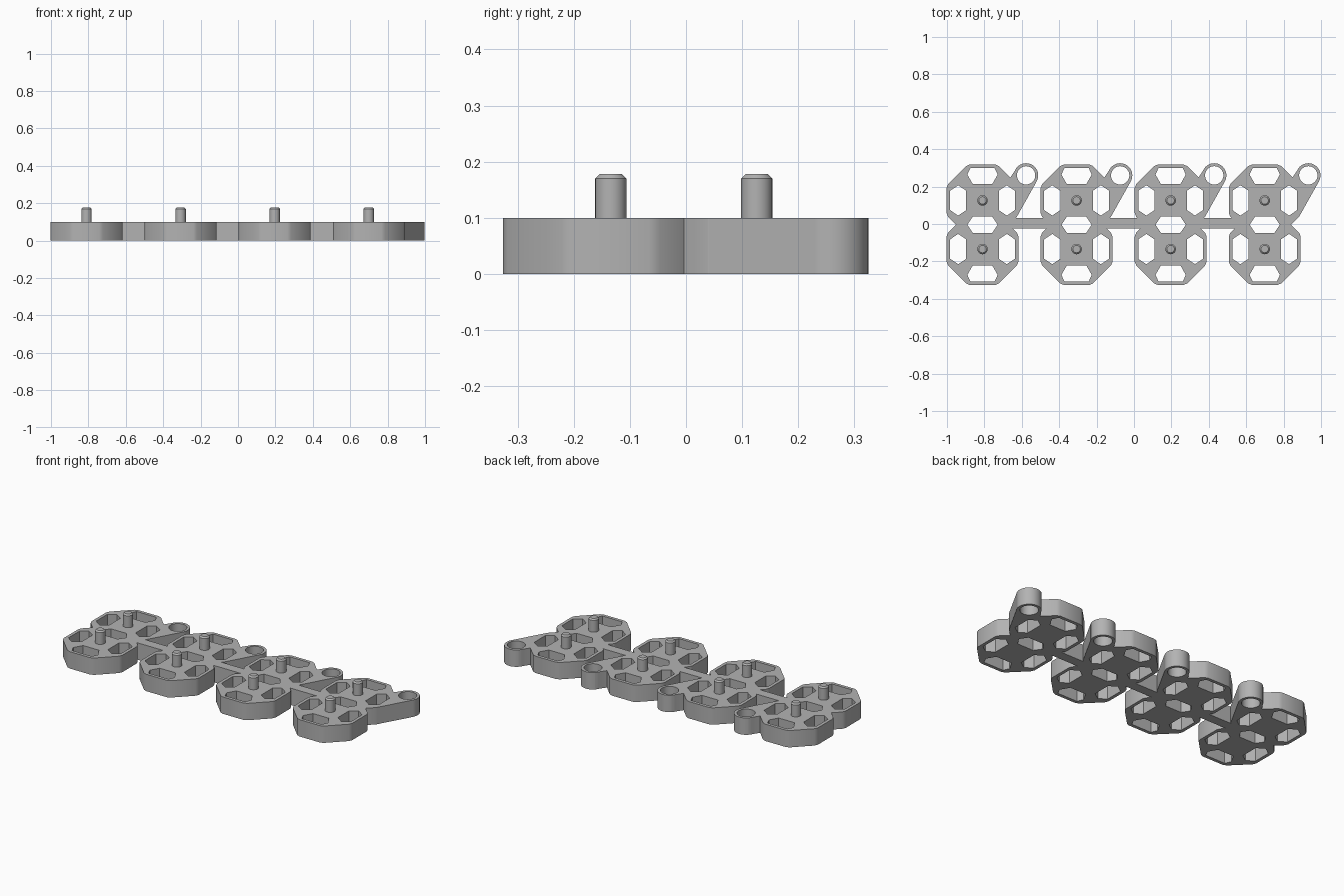
import bpy, bmesh, math
from mathutils import Vector

cube = bpy.data.objects.get("Cube")
if cube:
    bpy.data.objects.remove(cube, do_unlink=True)

HEIGHT = 0.1
CENTRES_X = [-0.81 + 0.503 * i for i in range(4)]
CELL_Y = 0.13
SHIFT_Y = -0.004
HALF = 0.192
RING = Vector((0.233, 0.26 - SHIFT_Y))

grey = bpy.data.materials.new("mid grey plastic")
grey.use_nodes = True
colour = (0.45, 0.45, 0.45, 1)
grey.diffuse_color = colour
grey.node_tree.nodes["Principled BSDF"].inputs["Base Color"].default_value = colour


def add_object(name, mesh, location=(0, 0, 0)):
    obj = bpy.data.objects.new(name, mesh)
    obj.location = location
    bpy.context.collection.objects.link(obj)
    return obj


def prism(name, points, z0=0.0, z1=HEIGHT):
    """Extrude a flat outline between two heights."""
    bm = bmesh.new()
    face = bm.faces.new([bm.verts.new((x, y, z0)) for x, y in points])
    top = bmesh.ops.extrude_face_region(bm, geom=[face])["geom"]
    bmesh.ops.translate(bm, vec=(0, 0, z1 - z0),
                        verts=[v for v in top if isinstance(v, bmesh.types.BMVert)])
    bmesh.ops.recalc_face_normals(bm, faces=bm.faces)
    mesh = bpy.data.meshes.new(name)
    bm.to_mesh(mesh)
    bm.free()
    mesh.materials.append(grey)
    return add_object(name, mesh)


def circle(centre, radius, sides=40):
    return [(centre[0] + radius * math.cos(math.tau * i / sides),
             centre[1] + radius * math.sin(math.tau * i / sides)) for i in range(sides)]


def octagon(cy):
    """Octagon with slightly trimmed corners."""
    pts = []
    for side in range(8):
        a = side * math.pi / 4
        for t in (-0.068, 0.068):
            pts.append((HALF * math.cos(a) - t * math.sin(a),
                        cy + HALF * math.sin(a) + t * math.cos(a)))
    return pts


def hex_window(cx, cy, upright=False, out=0):
    """Six-sided window; the side facing out (+1 or -1) is a bit wider."""
    half = [0.065 if s == out else 0.052 for s in (-1, 1)]
    mid = 0.008 * out
    pts = [(-half[0], -0.043), (half[0], -0.043), (0.081, mid),
           (half[1], 0.043), (-half[1], 0.043), (-0.081, mid)]
    if upright:
        pts = [(-y, x) for x, y in pts]
    return [(cx + x, cy + y) for x, y in pts]


def combine(target, others, operation):
    for other in others:
        mod = target.modifiers.new("cut", "BOOLEAN")
        mod.object, mod.operation, mod.solver = other, operation, "EXACT"
        other.hide_render = True
    bpy.context.view_layer.update()
    graph = bpy.context.evaluated_depsgraph_get()
    mesh = bpy.data.meshes.new_from_object(target.evaluated_get(graph))
    target.modifiers.clear()
    target.data = mesh
    for other in others:
        bpy.data.objects.remove(other, do_unlink=True)


def smooth(obj):
    bpy.ops.object.select_all(action="DESELECT")
    obj.select_set(True)
    bpy.context.view_layer.objects.active = obj
    bpy.ops.object.shade_smooth_by_angle(angle=math.radians(30))


# One plate: two octagons, a side arm and its ring
plate = prism("plate_1", octagon(CELL_Y))
arm = [(0.09, 0.1), (0.185, 0.045), RING + Vector((0.057, -0.032)),
       RING + Vector((-0.046, 0.046)), (0.1, 0.18)]
combine(plate, [prism("octagon", octagon(-CELL_Y)), prism("arm", arm),
                prism("ring", circle(RING, 0.065))], "UNION")

# Windows and ring hole
outlines = [circle(RING, 0.049), hex_window(0, 0)]
for s in (-1, 1):
    outlines.append(hex_window(0, s * 2 * CELL_Y, out=s))
    for side in (-1, 1):
        outlines.append(hex_window(side * CELL_Y, s * CELL_Y, upright=True))
combine(plate, [prism("window_cutter", o, -0.05, HEIGHT + 0.05) for o in outlines],
        "DIFFERENCE")
plate.data.materials.clear()
plate.data.materials.append(grey)
smooth(plate)

# One peg with a chamfered tip
peg = prism("peg_master", circle((0, 0), 0.028, 24), HEIGHT - 0.01, 0.178)
bm = bmesh.new()
bm.from_mesh(peg.data)
rim = [e for e in bm.edges if all(v.co.z > 0.17 for v in e.verts)]
bmesh.ops.bevel(bm, geom=rim, offset=0.008, segments=1, affect="EDGES")
bm.to_mesh(peg.data)
bm.free()
smooth(peg)

# Repeat along the row and link neighbours with bars
for i, x in enumerate(CENTRES_X):
    if i == 0:
        plate.location = (x, SHIFT_Y, 0)
    else:
        add_object(f"plate_{i + 1}", plate.data, (x, SHIFT_Y, 0))
        x0, x1 = CENTRES_X[i - 1] + 0.13, x - 0.13
        prism(f"link_bar_{i}", [(x0, -0.025), (x1, -0.025), (x1, 0.032), (x0, 0.032)])
    for label, s in (("front", -1), ("back", 1)):
        add_object(f"{label}_peg_{i + 1}", peg.data, (x, SHIFT_Y + s * CELL_Y, 0))
bpy.data.objects.remove(peg, do_unlink=True)
